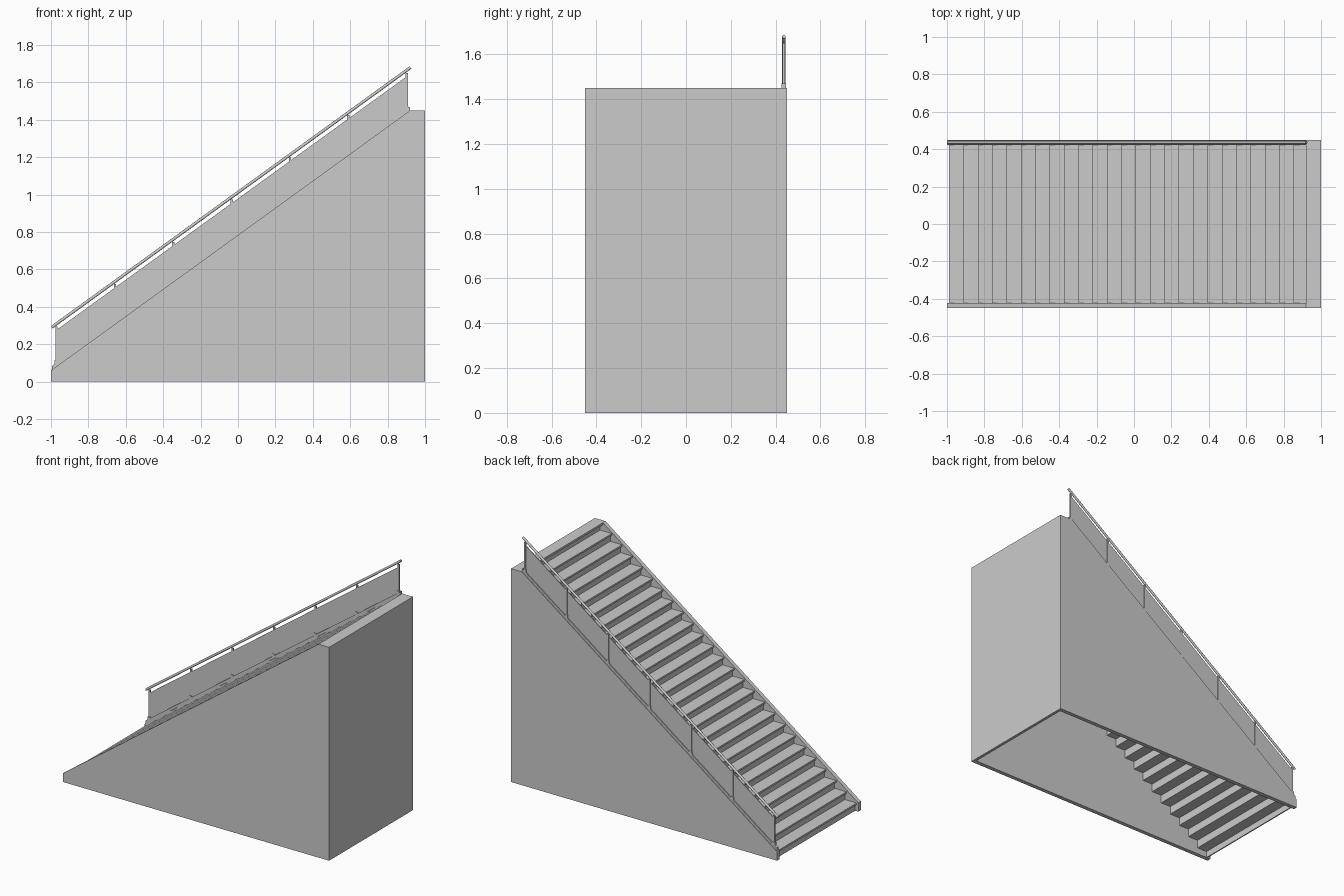
import bpy, bmesh, math
from mathutils import Vector

if "Cube" in bpy.data.objects:
    bpy.data.objects.remove(bpy.data.objects["Cube"])

grey = bpy.data.materials.new("mid_grey")
grey.diffuse_color = (0.6, 0.6, 0.6, 1)
grey.use_nodes = True
grey.node_tree.nodes["Principled BSDF"].inputs["Base Color"].default_value = grey.diffuse_color


def finish(name, bm):
    bmesh.ops.recalc_face_normals(bm, faces=bm.faces)
    me = bpy.data.meshes.new(name)
    bm.to_mesh(me)
    bm.free()
    me.materials.append(grey)
    ob = bpy.data.objects.new(name, me)
    bpy.context.collection.objects.link(ob)
    return ob


def add_prism(bm, pts, y0, y1):
    """Extrude an (x, z) outline from y0 to y1."""
    a = [bm.verts.new((x, y0, z)) for x, z in pts]
    b = [bm.verts.new((x, y1, z)) for x, z in pts]
    bm.faces.new(a)
    bm.faces.new(b[::-1])
    n = len(pts)
    for i in range(n):
        j = (i + 1) % n
        bm.faces.new((a[i], b[i], b[j], a[j]))


def add_box(bm, x0, x1, y0, y1, z0, z1):
    add_prism(bm, [(x0, z0), (x1, z0), (x1, z1), (x0, z1)], y0, y1)


TOP = 1.45
SLOPE = (TOP - 0.06) / 1.92
STEPS = 26
RISE = TOP / STEPS
GOING = 0.0767


def line(x):
    """Height of the sloping wall top at x."""
    return 0.06 + SLOPE * (x + 1)


def sloped(bm, x0, x1, low, high, y0, y1):
    add_prism(bm, [(x0, line(x0) + low), (x1, line(x1) + low),
                   (x1, line(x1) + high), (x0, line(x0) + high)], y0, y1)


# side walls that carry the steps
for name, y0, y1 in (("front_side_wall", -0.45, -0.422), ("back_side_wall", 0.422, 0.45)):
    bm = bmesh.new()
    add_prism(bm, [(-1, 0), (1, 0), (1, TOP), (0.92, TOP), (-1, 0.06)], y0, y1)
    finish(name, bm)

# tall end wall and top landing
bm = bmesh.new()
add_box(bm, 0.98, 1, -0.422, 0.422, 0, TOP)
finish("end_wall", bm)
bm = bmesh.new()
add_box(bm, 0.92, 0.98, -0.422, 0.422, TOP - 0.014, TOP)
finish("landing", bm)

# treads with overhanging noses, and risers
treads, risers = bmesh.new(), bmesh.new()
for k in range(STEPS):
    x = -0.988 + GOING * k
    z = RISE * (k + 1)
    if k < STEPS - 1:
        add_box(treads, x, x + GOING + 0.02, -0.422, 0.422, z - 0.012, z)
    add_box(risers, x + 0.012, x + 0.02, -0.422, 0.422, z - RISE, z - 0.012)
finish("treads", treads)
finish("risers", risers)

# base channel of the balustrade
bm = bmesh.new()
sloped(bm, -0.995, 0.92, 0, 0.02, 0.426, 0.446)
finish("base_channel", bm)

# posts with small feet, and panels between them
posts, panels = bmesh.new(), bmesh.new()
PITCH = 0.312
for i in range(7):
    x = -0.97 + PITCH * i
    add_box(posts, x - 0.006, x + 0.006, 0.431, 0.442, line(x), line(x) + 0.214)
    add_box(posts, x - 0.010, x + 0.010, 0.428, 0.445, line(x), line(x) + 0.034)
    if i < 6:
        sloped(panels, x + 0.006, x + PITCH - 0.006, 0.015, 0.195, 0.434, 0.439)
finish("posts", posts)
finish("infill_panels", panels)

# round handrail
a = Vector((-0.996, 0.4365, line(-0.996) + 0.228))
b = Vector((0.922, 0.4365, line(0.922) + 0.228))
d = b - a
bpy.ops.mesh.primitive_cylinder_add(vertices=16, radius=0.008, depth=d.length, location=(a + b) / 2)
rail = bpy.context.object
rail.name = "handrail"
rail.rotation_euler = d.to_track_quat('Z', 'Y').to_euler()
rail.data.materials.append(grey)
bpy.ops.object.shade_smooth_by_angle(angle=math.radians(35))
